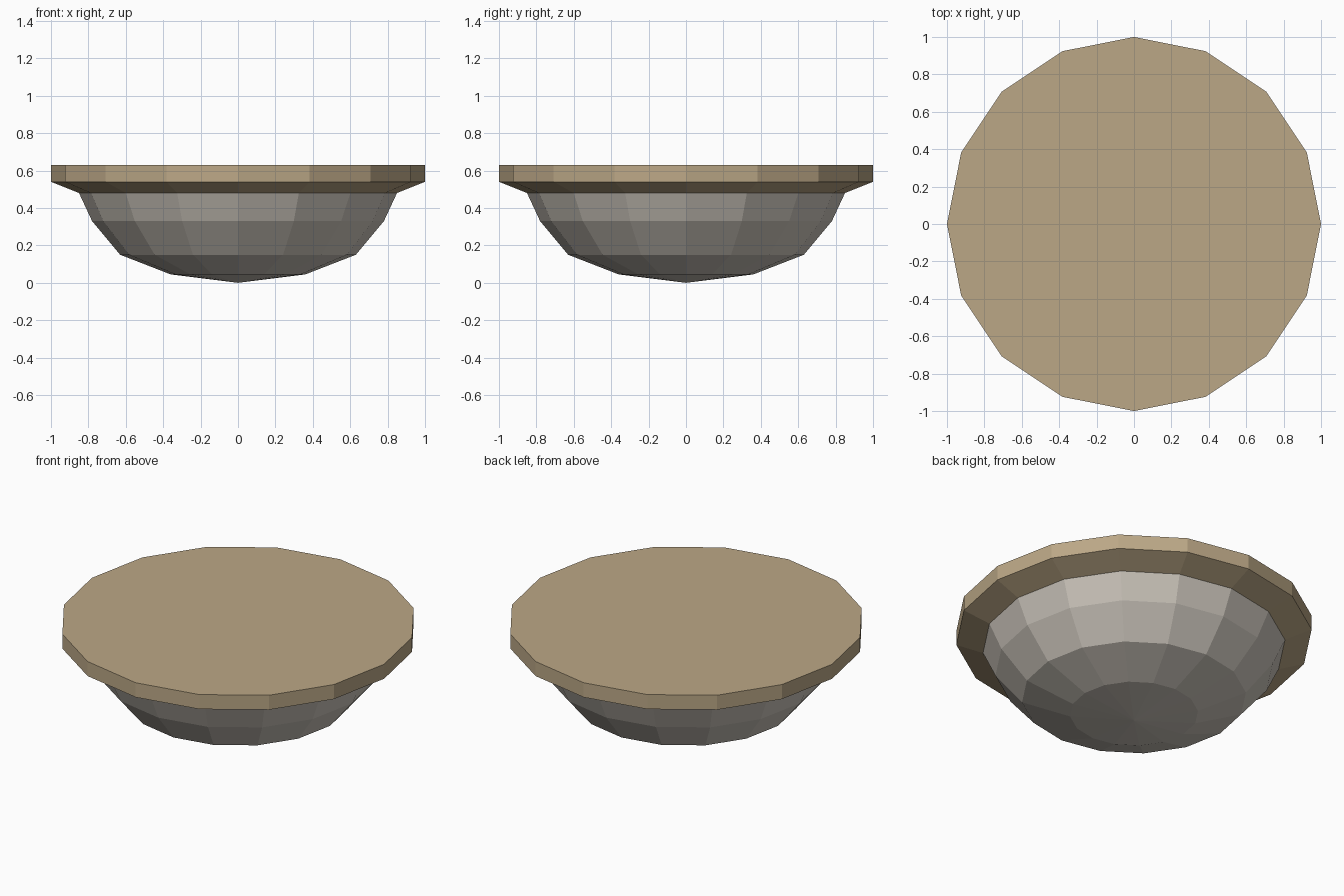
import bpy, bmesh
from math import sin, cos, tau

if "Cube" in bpy.data.objects:
    bpy.data.objects.remove(bpy.data.objects["Cube"])

SIDES = 16


def material(name, rgb):
    m = bpy.data.materials.new(name)
    m.diffuse_color = (*rgb, 1)
    m.use_nodes = True
    m.node_tree.nodes["Principled BSDF"].inputs["Base Color"].default_value = m.diffuse_color
    return m


def lathe(name, profile, mat):
    """Revolve (radius, z) points, bottom to top; radius 0 becomes a single pole."""
    bm = bmesh.new()
    rings = []
    for r, z in profile:
        n = SIDES if r else 1
        rings.append([bm.verts.new((r * cos(tau * i / SIDES), r * sin(tau * i / SIDES), z))
                      for i in range(n)])
    for a, b in zip(rings, rings[1:]):
        for i in range(SIDES):
            j = (i + 1) % SIDES
            if len(a) == 1:
                bm.faces.new((a[0], b[j], b[i]))
            else:
                bm.faces.new((a[i], a[j], b[j], b[i]))
    return bm, rings, name, mat


def finish(bm, name, mat):
    mesh = bpy.data.meshes.new(name)
    bm.to_mesh(mesh)
    bm.free()
    mesh.materials.append(mat)
    ob = bpy.data.objects.new(name, mesh)
    bpy.context.collection.objects.link(ob)


# Faceted bowl, open where it meets the rim
bm, rings, name, mat = lathe(
    "bowl", [(0, 0), (0.36, 0.045), (0.63, 0.15), (0.78, 0.33), (0.85, 0.48)],
    material("stone", (0.59, 0.55, 0.49)))
finish(bm, name, mat)

# Rim slab with sloping underside and flat top
bm, rings, name, mat = lathe(
    "rim_slab", [(0.85, 0.48), (1, 0.54), (1, 0.63)],
    material("tan", (0.50, 0.39, 0.24)))
bm.faces.new(rings[-1])
finish(bm, name, mat)
